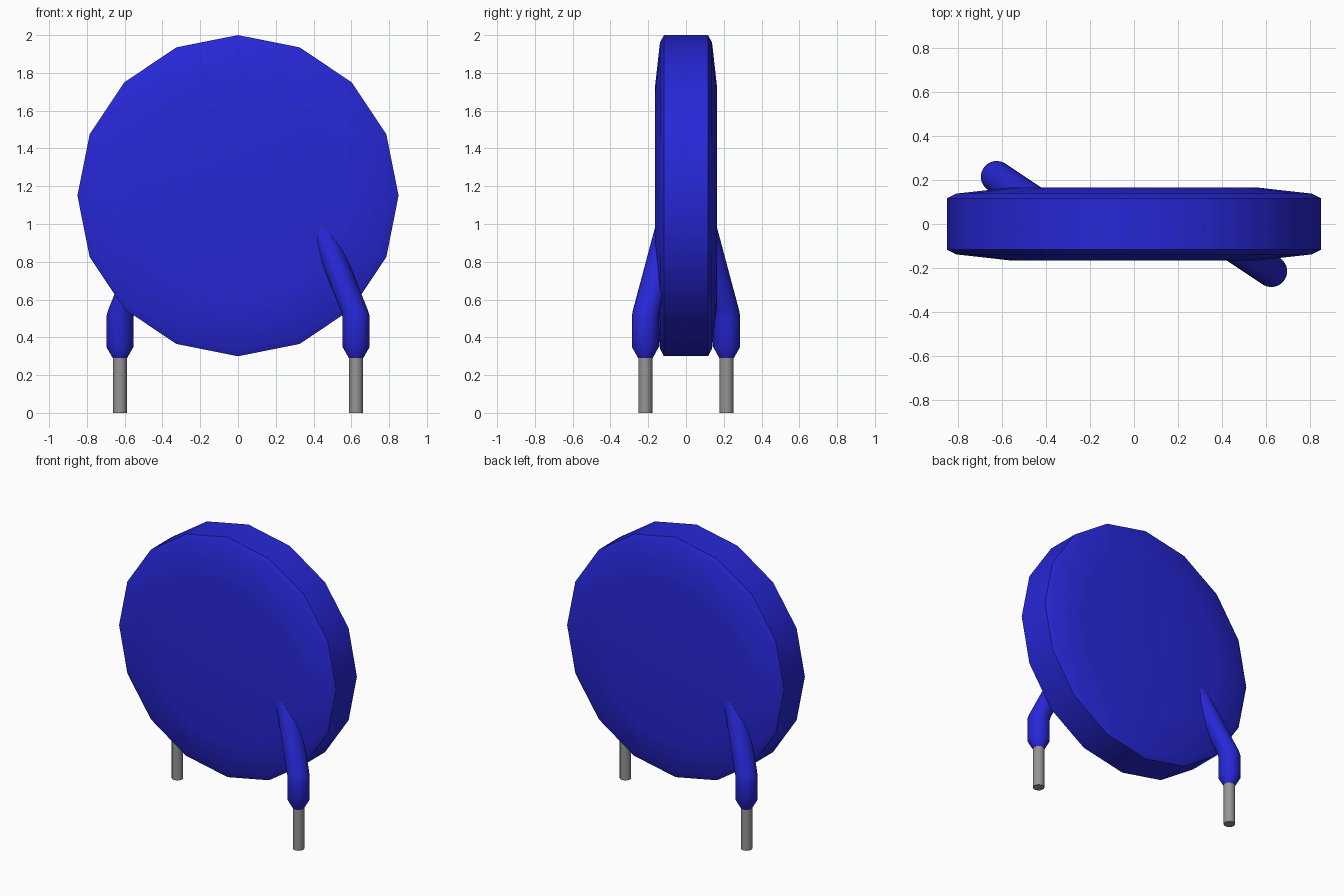
import bpy, bmesh, math
from mathutils import Vector

cube = bpy.data.objects.get("Cube")
if cube:
    bpy.data.objects.remove(cube)


def material(name, rgb, roughness, metallic=0.0):
    mat = bpy.data.materials.new(name)
    mat.use_nodes = True
    mat.diffuse_color = (*rgb, 1)
    bsdf = mat.node_tree.nodes["Principled BSDF"]
    bsdf.inputs["Base Color"].default_value = (*rgb, 1)
    bsdf.inputs["Roughness"].default_value = roughness
    bsdf.inputs["Metallic"].default_value = metallic
    return mat


blue = material("blue coating", (0.02, 0.02, 0.68), 0.4)
grey = material("grey metal", (0.3, 0.3, 0.3), 0.4)


def ring_solid(name, rings, sides, mat, along_y=False, turn=0.0):
    """Bridge circular rings (x, y, z, radius) into a closed smooth solid."""
    bm = bmesh.new()
    loops = []
    for x, y, z, r in rings:
        loop = []
        for i in range(sides):
            a = math.tau * i / sides
            c, s = r * math.cos(a), r * math.sin(a)
            offset = Vector((c, 0, s)) if along_y else Vector((c, s, 0))
            loop.append(bm.verts.new(Vector((x, y, z)) + offset))
        loops.append(loop)
    for low, high in zip(loops, loops[1:]):
        for i in range(sides):
            j = (i + 1) % sides
            bm.faces.new((low[i], low[j], high[j], high[i]))
    bm.faces.new(loops[0])
    bm.faces.new(loops[-1])
    bmesh.ops.recalc_face_normals(bm, faces=bm.faces)
    mesh = bpy.data.meshes.new(name)
    bm.to_mesh(mesh)
    bm.free()
    mesh.materials.append(mat)
    obj = bpy.data.objects.new(name, mesh)
    obj.rotation_euler.z = turn
    bpy.context.collection.objects.link(obj)
    bpy.ops.object.select_all(action='DESELECT')
    obj.select_set(True)
    bpy.context.view_layer.objects.active = obj
    bpy.ops.object.shade_smooth_by_angle(angle=math.radians(30))
    return obj


# Sixteen-sided disc with a stepped bevel on both faces
half = [(0.165, 0.57), (0.138, 0.81), (0.117, 0.85)]
profile = [(-y, r) for y, r in half] + [(y, r) for y, r in reversed(half)]
ring_solid("disc_body", [(0, y, 1.15, r) for y, r in profile], 16, blue, along_y=True)

# Two leads, the back one turned half way round the vertical axis
LX, LY = 0.625, -0.215
for side, turn in (("front", 0.0), ("back", math.pi)):
    # Coated sleeve: tapered foot, straight run, then a slant into the disc
    sleeve = [(LX, LY, 0.29, 0.038), (LX, LY, 0.35, 0.072), (LX, LY, 0.51, 0.072),
              (LX - 0.008, LY + 0.005, 0.54, 0.072),
              (LX - 0.228, LY + 0.152, 1.09, 0.072)]
    ring_solid(side + "_lead_sleeve", sleeve, 24, blue, turn=turn)
    # Bare wire
    ring_solid(side + "_lead_wire", [(LX, LY, 0, 0.037), (LX, LY, 0.32, 0.037)],
               24, grey, turn=turn)
